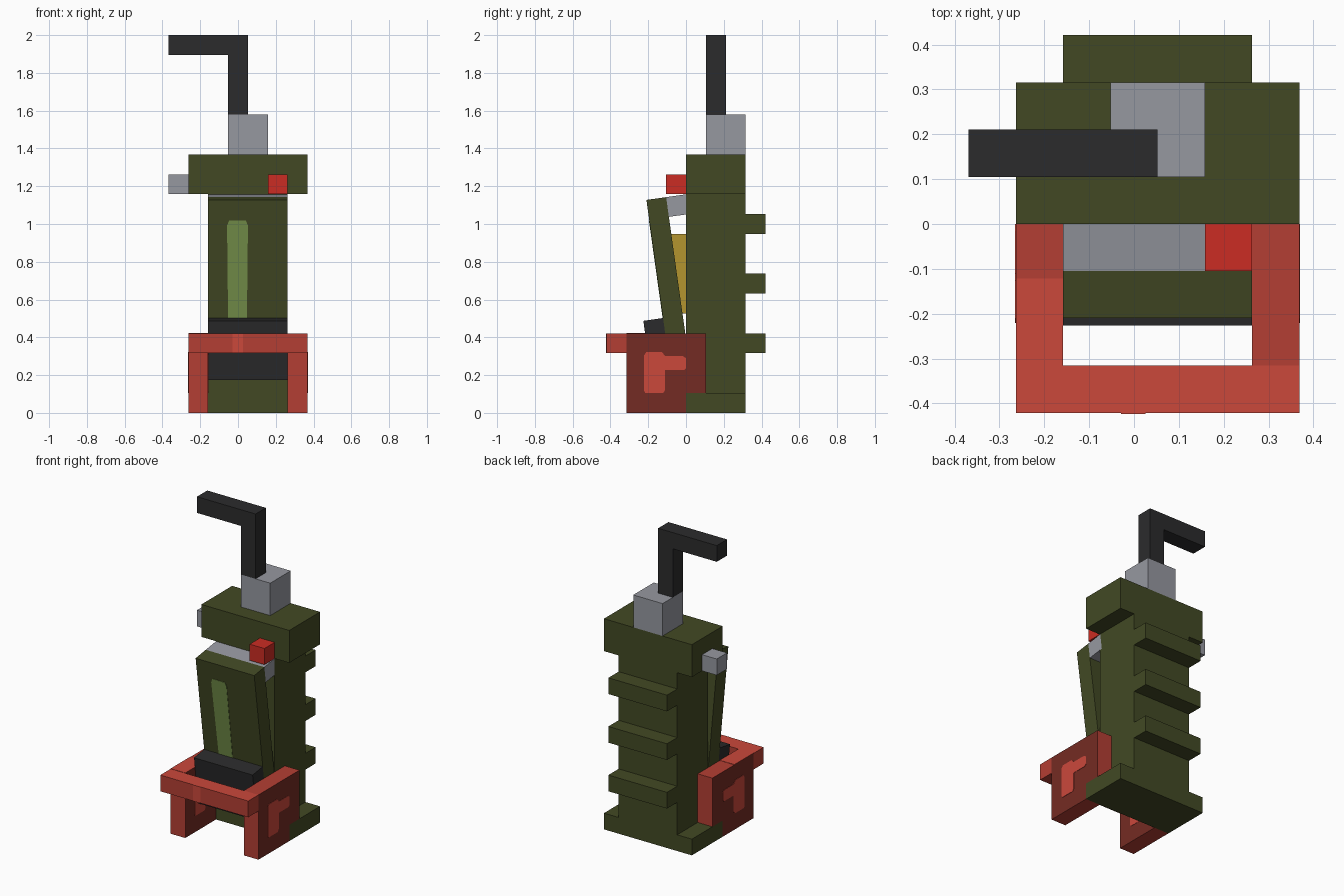
import bpy, bmesh, math
from mathutils import Matrix, Vector

cube = bpy.data.objects.get("Cube")
if cube:
    bpy.data.objects.remove(cube, do_unlink=True)

U = 2 / 19          # one block unit
T = 0.02            # thickness of painted plates, in blocks


def material(name, rgb):
    lin = [(c / 255 / 12.92) if c < 11 else ((c / 255 + 0.055) / 1.055) ** 2.4 for c in rgb]
    m = bpy.data.materials.new(name)
    m.use_nodes = True
    m.diffuse_color = (*lin, 1)
    m.node_tree.nodes["Principled BSDF"].inputs["Base Color"].default_value = (*lin, 1)
    return m


olive = material("olive green", (66, 73, 36))
leaf = material("light green", (118, 146, 75))
steel = material("steel grey", (150, 152, 160))
black = material("black rubber", (43, 43, 44))
button_red = material("bright red", (203, 44, 35))
light_red = material("light red", (203, 72, 59))
mid_red = material("medium red", (180, 62, 51))
dark_red = material("dark red", (116, 43, 35))
yellow = material("ochre yellow", (180, 149, 47))

# Frame of the leaning lever: origin at its upper rear edge
LEAN = Matrix.Translation((0, -1.0, 10.85)) @ Matrix.Rotation(math.radians(8), 4, 'X')


def prism(name, points, axis, lo, hi, mats, frame=None, rule=None):
    """Extrude a 2D outline along an axis; the outline uses the other two axes."""
    if not isinstance(mats, list):
        mats = [mats]
    bm = bmesh.new()

    def place(p, d):
        co = list(p)
        co.insert("xyz".index(axis), d)
        return Vector(co)

    face = bm.faces.new([bm.verts.new(place(p, lo)) for p in points])
    ext = bmesh.ops.extrude_face_region(bm, geom=[face])
    step = place((0, 0), hi - lo)
    bmesh.ops.translate(bm, verts=[g for g in ext["geom"] if isinstance(g, bmesh.types.BMVert)], vec=step)
    bmesh.ops.recalc_face_normals(bm, faces=bm.faces)
    if rule:
        for f in bm.faces:
            f.material_index = rule(f.normal)
    if frame:
        bm.transform(frame)
    bm.transform(Matrix.Scale(U, 4))
    mesh = bpy.data.meshes.new(name)
    bm.to_mesh(mesh)
    bm.free()
    for m in mats:
        mesh.materials.append(m)
    obj = bpy.data.objects.new(name, mesh)
    bpy.context.collection.objects.link(obj)
    return obj


def box(name, x, y, z, mats, frame=None, rule=None):
    outline = [(y[0], z[0]), (y[1], z[0]), (y[1], z[1]), (y[0], z[1])]
    return prism(name, outline, "x", x[0], x[1], mats, frame, rule)


WIDE, NARROW = (-2.5, 3.5), (-1.5, 2.5)

# Body, base, cap and rear ribs
box("base", WIDE, (0, 3), (0, 1), olive)
box("body", NARROW, (0, 3), (1, 11), olive)
box("cap", WIDE, (0, 3), (11, 13), olive)
for i in range(3):
    box(f"rear_rib_{i + 1}", NARROW, (3, 4), (3 * i + 3, 3 * i + 4), olive)

# Neck and bent handle
box("neck_block", (-0.5, 1.5), (1, 3), (13, 15), steel)
handle = [(-0.5, 15), (0.5, 15), (0.5, 19), (-3.5, 19), (-3.5, 18), (-0.5, 18)]
prism("bent_handle", handle, "y", 1, 2, black)

# Small controls on the cap
box("side_knob", (-3.5, -2.5), (1, 2), (11, 12), steel)
box("front_button", (1.5, 2.5), (-1, 0), (11, 12), button_red)

# Leaning lever with hinge, foot and painted stripe
box("lever", NARROW, (-1, 0), (-9, 0), olive, LEAN)
box("lever_hinge", NARROW, (0, 1.05), (-1, 0), steel, LEAN)
box("lever_foot", NARROW, (-2, -1), (-9, -6), black, LEAN)
stripe = [(-0.5, -6), (0.45, -6), (0.5, -1.3), (0.4, -1.05), (-0.45, -1.05), (-0.55, -1.3)]
prism("lever_stripe", stripe, "z", 0, T, leaf,
      LEAN @ Matrix.Translation((0, -1, 0)) @ Matrix.Rotation(math.radians(90), 4, 'X'))
box("spring_block", (-0.5, 1.5), (-1, 0), (5, 9), yellow)

# Guard frame: two side panels with a painted hook mark, joined by a front bar
panel = [(-3, 0), (0, 0), (0, 1), (1, 1), (1, 4), (-3, 4)]
mark = [(-2.05, 1), (-1.15, 1), (-1.05, 1.15), (-1.05, 2.15), (-0.1, 2.15), (0, 2.25),
        (0, 2.75), (-0.15, 2.85), (-1.05, 2.85), (-1.2, 3.05), (-2, 3.05), (-2.1, 2.9), (-2.1, 1.1)]
for side, x in (("right", -2.5), ("left", 2.5)):
    prism(f"{side}_guard_panel", panel, "x", x, x + 1, [mid_red, dark_red],
          rule=lambda n: int(abs(n.x) > 0.5))
    prism(f"{side}_guard_mark", mark, "x", x - T, x + 1 + T, light_red)
box("right_panel_top_paint", (-2.5, -1.5), (-3, -1.15), (4, 4 + T), light_red)
box("guard_bar", WIDE, (-4, -3), (3, 4), [mid_red, light_red],
    rule=lambda n: int(n.z > 0.5))
box("guard_bar_patch", (-0.27, 0.24), (-4 - T, -4), (3, 4), light_red)
